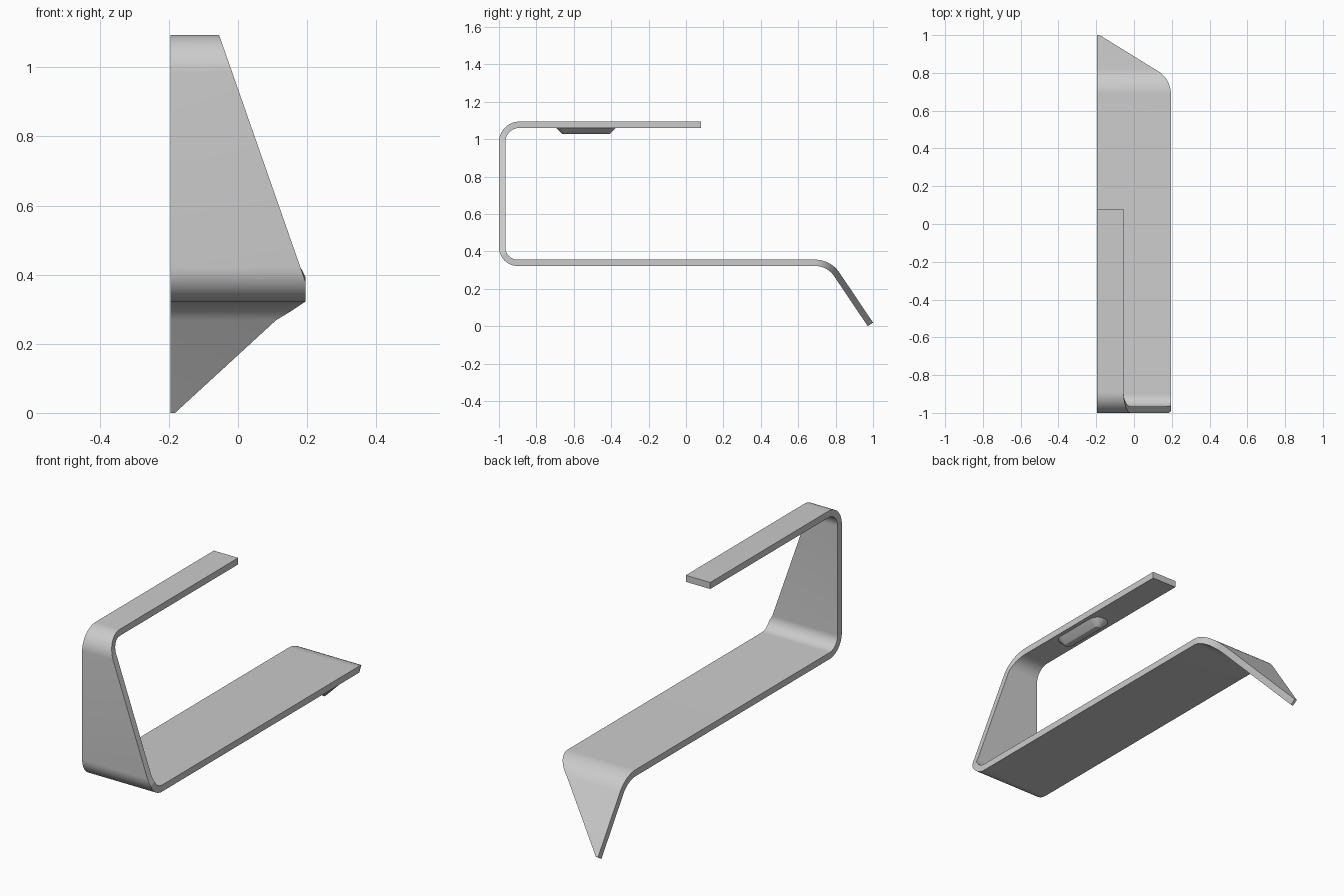
import bpy, bmesh, math

if "Cube" in bpy.data.objects:
    bpy.data.objects.remove(bpy.data.objects["Cube"])

LEFT, RIGHT = -0.195, 0.195
TOP, T = 1.094, 0.034          # top height, sheet thickness
BEND = math.radians(55.8)      # front lip angle


def finish(bm, name):
    bmesh.ops.recalc_face_normals(bm, faces=bm.faces)
    me = bpy.data.meshes.new(name)
    bm.to_mesh(me)
    bm.free()
    ob = bpy.data.objects.new(name, me)
    bpy.context.collection.objects.link(ob)
    bpy.ops.object.select_all(action='DESELECT')
    ob.select_set(True)
    bpy.context.view_layer.objects.active = ob
    bpy.ops.object.shade_smooth_by_angle(angle=math.radians(25))
    return ob


def arc(cy, cz, ra, rb, a0, a1, n=14):
    """Pairs of (outer, inner) points around one bend, with its fraction."""
    for i in range(n + 1):
        t = i / n
        a = a0 + (a1 - a0) * t
        c, s = math.cos(a), math.sin(a)
        yield (cy + ra * c, cz + ra * s), (cy + rb * c, cz + rb * s), t


def taper(z):
    """Right edge of the upright: narrow at the top, full width at the base."""
    return min(RIGHT, RIGHT - 0.350 * (z - 0.38))


# Bent strip: stations of outer point, inner point, right edge x
pi = math.pi
stations = [((0.08, TOP), (0.08, TOP - T), taper(TOP))]
for a, b, t in arc(-0.89, TOP - 0.11, 0.11, 0.11 - T, pi / 2, pi):
    stations.append((a, b, taper(a[1])))
for a, b, t in arc(-0.90, 0.422, 0.10, 0.10 - T, pi, 1.5 * pi):
    stations.append((a, b, taper(a[1])))
for a, b, t in arc(0.69, 0.199, 0.157 - T, 0.157, pi / 2, pi / 2 - BEND):
    stations.append((a, b, RIGHT - 0.085 * t * t))
end = (1.0 - T * math.sin(BEND), 0.0)
stations.append((end, (1.0, T * math.cos(BEND)), -0.182))

bm = bmesh.new()
rings = []
for a, b, xr in stations:
    rings.append([bm.verts.new(p) for p in (
        (LEFT, *a), (xr, *a), (xr, *b), (LEFT, *b))])
for r0, r1 in zip(rings, rings[1:]):
    for k in range(4):
        j = (k + 1) % 4
        bm.faces.new((r0[k], r0[j], r1[j], r1[k]))
bm.faces.new(rings[0])
bm.faces.new(rings[-1])
finish(bm, "bent_strip")

# Tapered oblong pad under the top arm
bm = bmesh.new()
loops = []
for half_w, z in ((0.050, TOP - T + 0.004), (0.050, TOP - T),
                  (0.020, 1.030), (0.015, 1.027)):
    loop = []
    for sign, start in ((1, 0), (-1, pi)):
        for i in range(13):
            a = start + pi * i / 12
            loop.append(bm.verts.new((-0.125 + half_w * math.cos(a),
                                      -0.535 + sign * 0.110 + half_w * math.sin(a), z)))
    loops.append(loop)
for l0, l1 in zip(loops, loops[1:]):
    for k in range(len(l0)):
        j = (k + 1) % len(l0)
        bm.faces.new((l0[k], l0[j], l1[j], l1[k]))
bm.faces.new(loops[0])
bm.faces.new(loops[-1])
finish(bm, "arm_pad")
